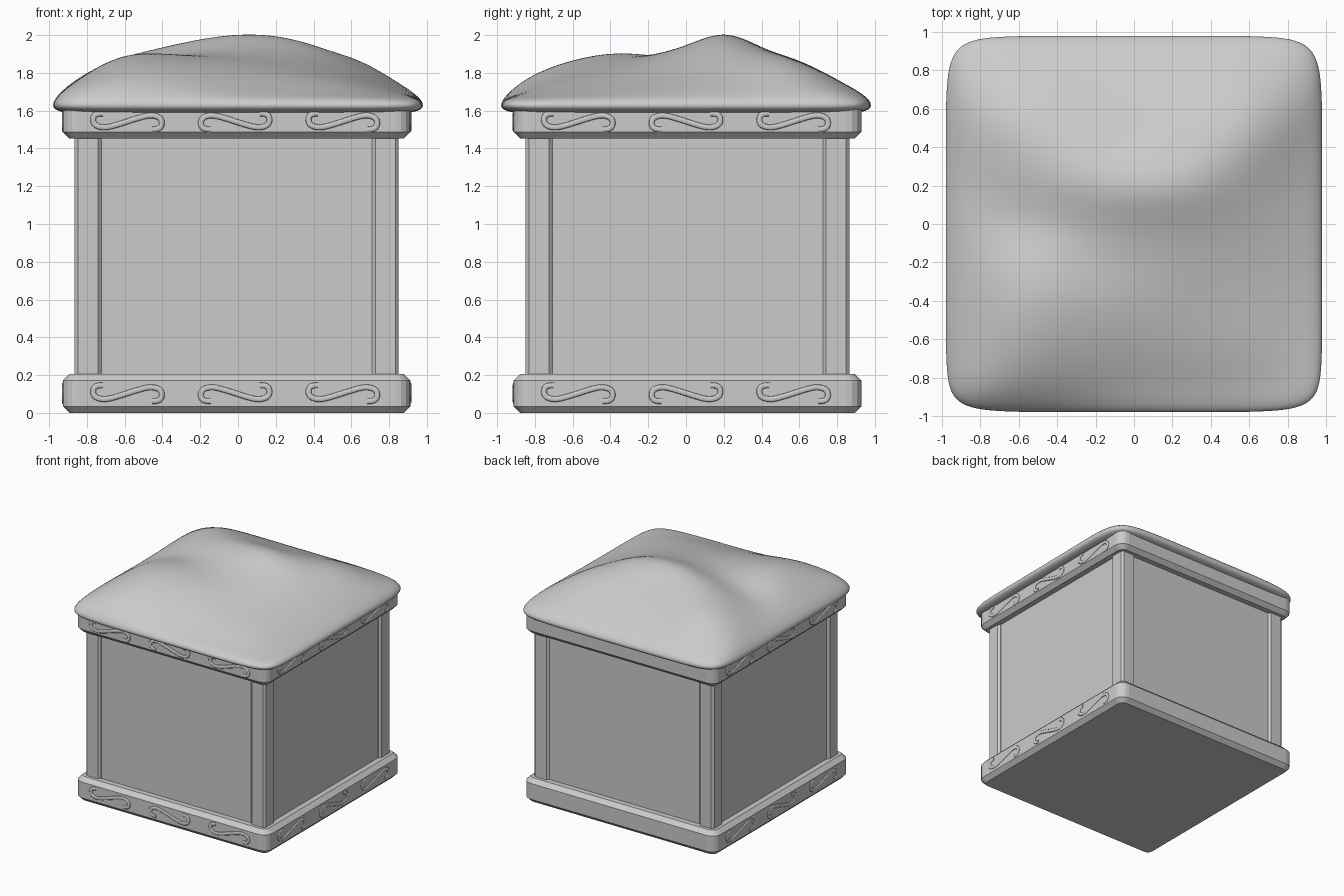
import bpy
import bmesh
from math import radians
from mathutils import Matrix, Vector

if "Cube" in bpy.data.objects:
    bpy.data.objects.remove(bpy.data.objects["Cube"], do_unlink=True)

CENTRE = Vector((-0.007, 0.008, 0))

grey = bpy.data.materials.new("plain_grey")
grey.use_nodes = True
colour = (0.6, 0.6, 0.6, 1)
grey.diffuse_color = colour
grey.node_tree.nodes["Principled BSDF"].inputs["Base Color"].default_value = colour


def add_object(name, data):
    obj = bpy.data.objects.new(name, data)
    bpy.context.scene.collection.objects.link(obj)
    if not data.materials:
        data.materials.append(grey)
    return obj


def mesh_from(bm, name):
    bmesh.ops.recalc_face_normals(bm, faces=bm.faces)
    mesh = bpy.data.meshes.new(name)
    bm.to_mesh(mesh)
    bm.free()
    return mesh


def block(name, centre, half, bottom, top, corner=0, segments=1, chamfer=0):
    """Square block with bevelled upright edges and chamfered rims."""
    bm = bmesh.new()
    size = Matrix.Diagonal((2 * half, 2 * half, top - bottom, 1))
    place = Matrix.Translation(centre + Vector((0, 0, (bottom + top) / 2)))
    bmesh.ops.create_cube(bm, size=1, matrix=place @ size)
    if corner:
        upright = [e for e in bm.edges
                   if abs(e.verts[0].co.z - e.verts[1].co.z) > 0.01]
        bmesh.ops.bevel(bm, geom=upright, offset=corner, segments=segments,
                        profile=0.5, affect='EDGES')
    if chamfer:
        bm.normal_update()
        caps = [f for f in bm.faces if abs(f.normal.z) > 0.9]
        rims = list({e for f in caps for e in f.edges})
        bmesh.ops.bevel(bm, geom=rims, offset=chamfer, segments=1,
                        profile=0.5, affect='EDGES')
    return add_object(name, mesh_from(bm, name))


# Container body: plinth, upper band, recessed panels and corner posts
block("base_trim", CENTRE, 0.92, 0, 0.206, 0.08, 4, 0.035)
block("upper_trim", CENTRE, 0.92, 1.452, 1.658, 0.08, 4, 0.035)
block("panel_core", CENTRE, 0.838, 0.15, 1.5)
for sx, side in ((-1, "right"), (1, "left")):
    for sy, end in ((-1, "front"), (1, "back")):
        spot = CENTRE + Vector((sx * 0.787, sy * 0.787, 0))
        block(f"{end}_{side}_post", spot, 0.071, 0.15, 1.5, 0.018)


# Raised S-shaped scrolls on the front and both sides of the trims
def scroll_mesh(sign):
    half = [(0.06, 0.02), (0.13, 0.036), (0.185, 0.015),
            (0.178, -0.045), (0.13, -0.042)]
    path = [(-x, -y) for x, y in reversed(half)] + half
    curve = bpy.data.curves.new("scroll_path", 'CURVE')
    curve.dimensions = '3D'
    curve.bevel_depth = 0.015
    curve.bevel_resolution = 2
    curve.use_fill_caps = True
    spline = curve.splines.new('NURBS')
    spline.points.add(len(path) - 1)
    for point, (x, y) in zip(spline.points, path):
        point.co = (sign * x, y, 0, 1)
    spline.order_u = 3
    spline.use_endpoint_u = True
    spline.resolution_u = 4
    helper = add_object("scroll_helper", curve)
    graph = bpy.context.evaluated_depsgraph_get()
    mesh = bpy.data.meshes.new_from_object(helper.evaluated_get(graph))
    bpy.data.objects.remove(helper, do_unlink=True)
    mesh.transform(Matrix.Diagonal((1, 1, 0.4, 1)))
    mesh.shade_smooth()
    return mesh


scrolls = {sign: scroll_mesh(sign) for sign in (1, -1)}
for side, angle in (("front", 0), ("left", 90), ("right", -90)):
    turn = Matrix.Rotation(radians(angle), 4, 'Z')
    stand = Matrix.Rotation(radians(90), 4, 'X')
    for level, z in (("base", 0.104), ("upper", 1.543)):
        for i in (-1, 0, 1):
            obj = add_object(f"{side}_{level}_scroll", scrolls[1 if i else -1])
            shift = Matrix.Translation((i * 0.57 - 0.008, -0.92, z))
            obj.matrix_world = Matrix.Translation(CENTRE) @ turn @ shift @ stand

# Heaped mound: heights in hundredths above one unit, rows from back to front
xs = (-0.85, -0.6, -0.3, 0, 0.3, 0.6, 0.85)
ys = (0.85, 0.6, 0.4, 0.2, 0, -0.2, -0.4, -0.65, -0.85)
heights = (
    (70, 74, 74, 74, 74, 74, 70),
    (78, 90, 85, 85, 85, 89, 76),
    (78, 91, 95, 93, 94, 92, 74),
    (76, 87, 98, 105, 102, 86, 73),
    (76, 82, 90, 95, 93, 83, 72),
    (76, 91, 89, 89, 88, 80, 71),
    (77, 93, 90, 87, 83, 78, 70),
    (77, 88, 84, 80, 78, 75, 69),
    (74, 79, 75, 71, 70, 69, 67),
)
bm = bmesh.new()
grid = [[bm.verts.new((x, y, 1 + h / 100)) for x, h in zip(xs, row)]
        for y, row in zip(ys, heights)]
for upper, lower in zip(grid, grid[1:]):
    for i in range(len(xs) - 1):
        bm.faces.new((upper[i], lower[i], lower[i + 1], upper[i + 1]))

# Overhanging lip around the mound, tucked under into the trim
for reach, z in ((0.985, 1.66), (0.985, 1.59), (0.8, 1.585)):
    rim = [e for e in bm.edges if e.is_boundary]
    new = bmesh.ops.extrude_edge_only(bm, edges=rim)["geom"]
    for v in (g for g in new if isinstance(g, bmesh.types.BMVert)):
        far = max(abs(v.co.x), abs(v.co.y))
        is_corner = abs(abs(v.co.x) - abs(v.co.y)) < 0.01
        scale = reach / far * (0.97 if is_corner else 1)
        v.co = (v.co.x * scale, v.co.y * scale, z)
mound = add_object("mound", mesh_from(bm, "mound"))
mound.data.shade_smooth()
smooth = mound.modifiers.new("smooth", 'SUBSURF')
smooth.levels = smooth.render_levels = 3
